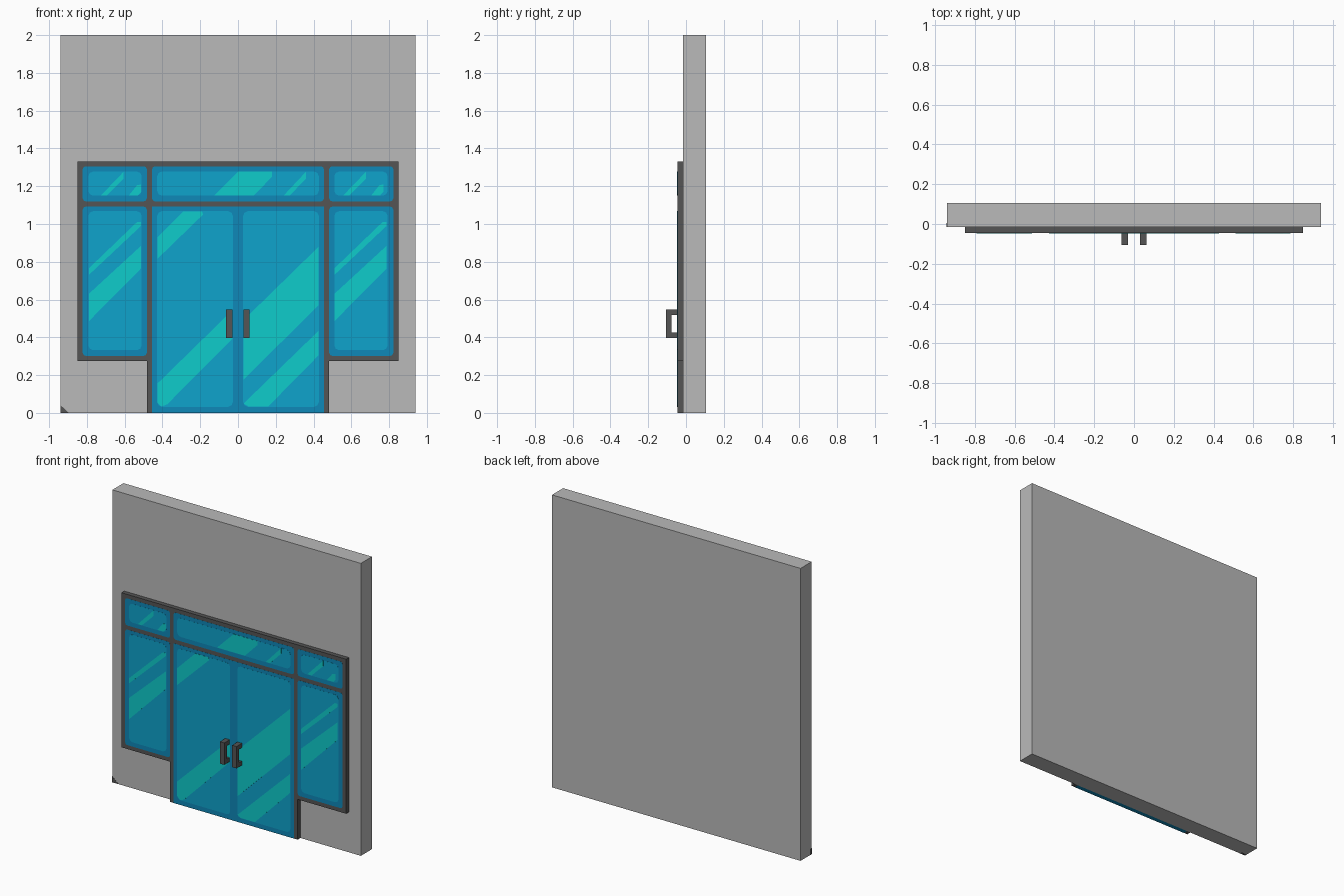
import bpy, bmesh

if "Cube" in bpy.data.objects:
    bpy.data.objects.remove(bpy.data.objects["Cube"])


def material(name, rgb):
    m = bpy.data.materials.new(name)
    lin = [c / 12.92 if c <= 0.04045 else ((c + 0.055) / 1.055) ** 2.4 for c in (v / 255 for v in rgb)]
    m.diffuse_color = (*lin, 1)
    m.use_nodes = True
    m.node_tree.nodes["Principled BSDF"].inputs["Base Color"].default_value = m.diffuse_color
    return m


WALL = material("wall_grey", (186, 186, 186))
FRAME = material("frame_dark_grey", (85, 85, 85))
EDGE = material("glass_edge_blue", (14, 136, 184))
GLASS = material("glass_blue", (14, 163, 204))
GLINT = material("glint_teal", (14, 204, 203))


def finish(name, bm, mats):
    bmesh.ops.recalc_face_normals(bm, faces=bm.faces)
    me = bpy.data.meshes.new(name)
    bm.to_mesh(me)
    bm.free()
    for m in mats:
        me.materials.append(m)
    ob = bpy.data.objects.new(name, me)
    bpy.context.collection.objects.link(ob)
    return ob


def prisms(name, outlines, y0, y1, *mats):
    """Extrude front-view (x, z) outlines from y0 to y1."""
    bm = bmesh.new()
    for pts in outlines:
        a = [bm.verts.new((x, y0, z)) for x, z in pts]
        b = [bm.verts.new((x, y1, z)) for x, z in pts]
        bm.faces.new(a)
        bm.faces.new(b[::-1])
        for i in range(len(pts)):
            j = (i + 1) % len(pts)
            bm.faces.new((a[i], b[i], b[j], a[j]))
    return finish(name, bm, mats)


def rect(x0, x1, z0, z1, c=0.0):
    """Rectangle outline, with corners cut by c."""
    if not c:
        return [(x0, z0), (x1, z0), (x1, z1), (x0, z1)]
    k = c * 0.3
    return [(x0 + c, z0), (x1 - c, z0), (x1 - k, z0 + k), (x1, z0 + c),
            (x1, z1 - c), (x1 - k, z1 - k), (x1 - c, z1), (x0 + c, z1),
            (x0 + k, z1 - k), (x0, z1 - c), (x0, z0 + c), (x0 + k, z0 + k)]


def shift(pts, dx):
    return [(x + dx, z) for x, z in pts]


def mirror(pts):
    return [(-x, z) for x, z in pts]


# Wall slab, with the small dark mark on its lower front corner
prisms("wall", [rect(-0.94, 0.94, 0, 2)], -0.015, 0.105, WALL)
prisms("corner_mark", [[(-0.941, 0), (-0.895, 0), (-0.941, 0.042)]], -0.016, 0.005, FRAME)

# T-shaped entrance frame
half = [(0.455, 0), (0.483, 0), (0.483, 0.275), (0.85, 0.275), (0.85, 1.332)]
frame = prisms("entrance_frame", [half + mirror(half)[::-1]], -0.045, -0.015, FRAME, EDGE)
for p in frame.data.polygons:  # glass underside between the door posts
    if p.normal.z < -0.9 and abs(p.center.x) < 0.1 and p.center.z < 0.01:
        p.material_index = 1

# Dark glass borders set in the frame openings
upper, lower = rect(0.483, 0.822, 1.12, 1.305, 0.015), rect(0.483, 0.822, 0.302, 1.092, 0.015)
borders = [upper, mirror(upper), lower, mirror(lower),
           rect(-0.455, 0.455, 1.12, 1.305, 0.015), rect(-0.455, 0.455, 0, 1.092)]
prisms("glass_borders", borders, -0.0457, -0.044, EDGE)

# Lighter inner panes
upper, lower = rect(0.51, 0.792, 1.15, 1.278, 0.025), rect(0.51, 0.792, 0.332, 1.068, 0.025)
door = rect(0.027, 0.428, 0.032, 1.068, 0.025)
panes = [upper, mirror(upper), lower, mirror(lower), door, mirror(door),
         rect(-0.428, 0.428, 1.15, 1.278, 0.025)]
prisms("glass_panes", panes, -0.0464, -0.044, GLASS)

# Diagonal reflections on the side windows, repeated left and right
side = [
    [(-0.725, 1.152), (-0.693, 1.152), (-0.605, 1.24), (-0.605, 1.277)],
    [(-0.577, 1.152), (-0.53, 1.152), (-0.513, 1.17), (-0.513, 1.21), (-0.535, 1.205)],
    [(-0.79, 0.73), (-0.513, 0.99), (-0.513, 1.01), (-0.535, 1.01), (-0.79, 0.765)],
    [(-0.79, 0.485), (-0.513, 0.765), (-0.513, 0.885), (-0.79, 0.63)],
]
prisms("side_reflections", side + [shift(p, 1.30 if p[0][1] < 1 else 1.283) for p in side],
       -0.0471, -0.044, GLINT)

# Reflections on the doors and the light above them
centre = [
    [(-0.125, 1.152), (0.085, 1.152), (0.18, 1.25), (0.18, 1.277), (0, 1.277)],
    [(0.243, 1.152), (0.275, 1.152), (0.36, 1.24), (0.36, 1.277)],
    [(-0.427, 0.815), (-0.185, 1.05), (-0.19, 1.067), (-0.29, 1.067), (-0.427, 0.93)],
    [(-0.427, 0.055), (-0.405, 0.034), (-0.375, 0.045), (-0.028, 0.395), (-0.028, 0.545), (-0.427, 0.155)],
    [(0.028, 0.175), (0.427, 0.57), (0.427, 0.88), (0.028, 0.49)],
    [(0.055, 0.034), (0.16, 0.034), (0.427, 0.305), (0.427, 0.435), (0.03, 0.05)],
]
prisms("centre_reflections", centre, -0.0471, -0.044, GLINT)

# C-shaped door handles: a (y, z) profile swept across x
profile = [(-0.044, 0.397), (-0.105, 0.397), (-0.105, 0.547), (-0.044, 0.547),
           (-0.044, 0.517), (-0.077, 0.517), (-0.077, 0.425), (-0.044, 0.425)]
for name, x in (("left_handle", -0.063), ("right_handle", 0.029)):
    bm = bmesh.new()
    f = bm.faces.new([bm.verts.new((x, y, z)) for y, z in profile])
    ext = bmesh.ops.extrude_face_region(bm, geom=[f], use_keep_orig=True)
    verts = [g for g in ext["geom"] if isinstance(g, bmesh.types.BMVert)]
    bmesh.ops.translate(bm, verts=verts, vec=(0.033, 0, 0))
    finish(name, bm, [FRAME])
